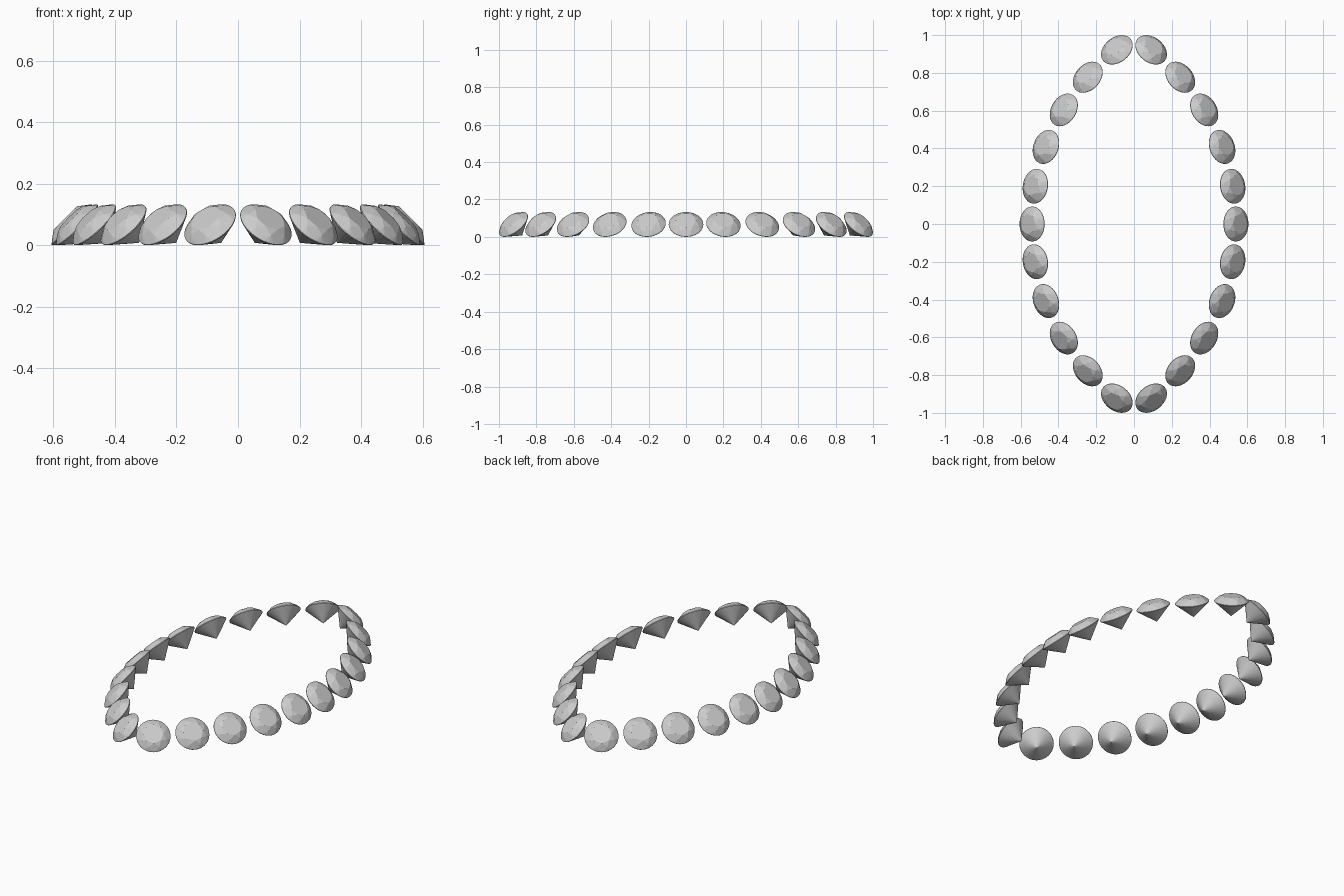
import bpy, bmesh, math
from mathutils import Matrix

if "Cube" in bpy.data.objects:
    bpy.data.objects.remove(bpy.data.objects["Cube"])

R = 0.0925                      # girdle radius of one stone
CROWN, PAVILION, GIRDLE = 0.031, 0.083, 0.003
ARC_R, ARC_C = 1.1715, 0.632    # each side of the pointed oval is a circular arc
TILT = math.radians(45)


def ring(bm, n, r, z, offset=0.0):
    for i in range(n):
        a = 2 * math.pi * (i + offset) / n
        bm.verts.new((r * math.cos(a), r * math.sin(a), z))


# Round brilliant: table, star points, thin girdle, pointed pavilion
def brilliant_mesh():
    bm = bmesh.new()
    ring(bm, 8, 0.58 * R, CROWN)
    ring(bm, 8, 0.80 * R, CROWN * 0.63, 0.5)
    ring(bm, 32, R, GIRDLE / 2)
    ring(bm, 32, R, -GIRDLE / 2)
    bm.verts.new((0, 0, -PAVILION))
    bmesh.ops.convex_hull(bm, input=bm.verts[:])
    bmesh.ops.dissolve_limit(bm, angle_limit=math.radians(0.5),
                             verts=bm.verts[:], edges=bm.edges[:])
    bmesh.ops.recalc_face_normals(bm, faces=bm.faces[:])
    me = bpy.data.meshes.new("brilliant_stone")
    bm.to_mesh(me)
    bm.free()
    return me


stone = brilliant_mesh()
half = [0.2, 0.408, 0.604, 0.777, 0.922]
rows = [-y for y in reversed(half)] + [0.0] + half

# Height that rests the lowest point on the ground
lift = -min((Matrix.Rotation(TILT, 3, 'Y') @ v.co).z for v in stone.vertices)

# Stones along both arcs, tables leaning outward and up
for side, label in ((1, "right"), (-1, "left")):
    for i, y in enumerate(rows):
        theta = math.asin(y / ARC_R)
        x = side * (ARC_R * math.cos(theta) - ARC_C)
        turn = theta if side > 0 else math.pi - theta
        ob = bpy.data.objects.new(f"{label}_stone_{i + 1}", stone)
        ob.matrix_world = (Matrix.Translation((x, y, lift))
                           @ Matrix.Rotation(turn, 4, 'Z')
                           @ Matrix.Rotation(TILT, 4, 'Y'))
        bpy.context.collection.objects.link(ob)
